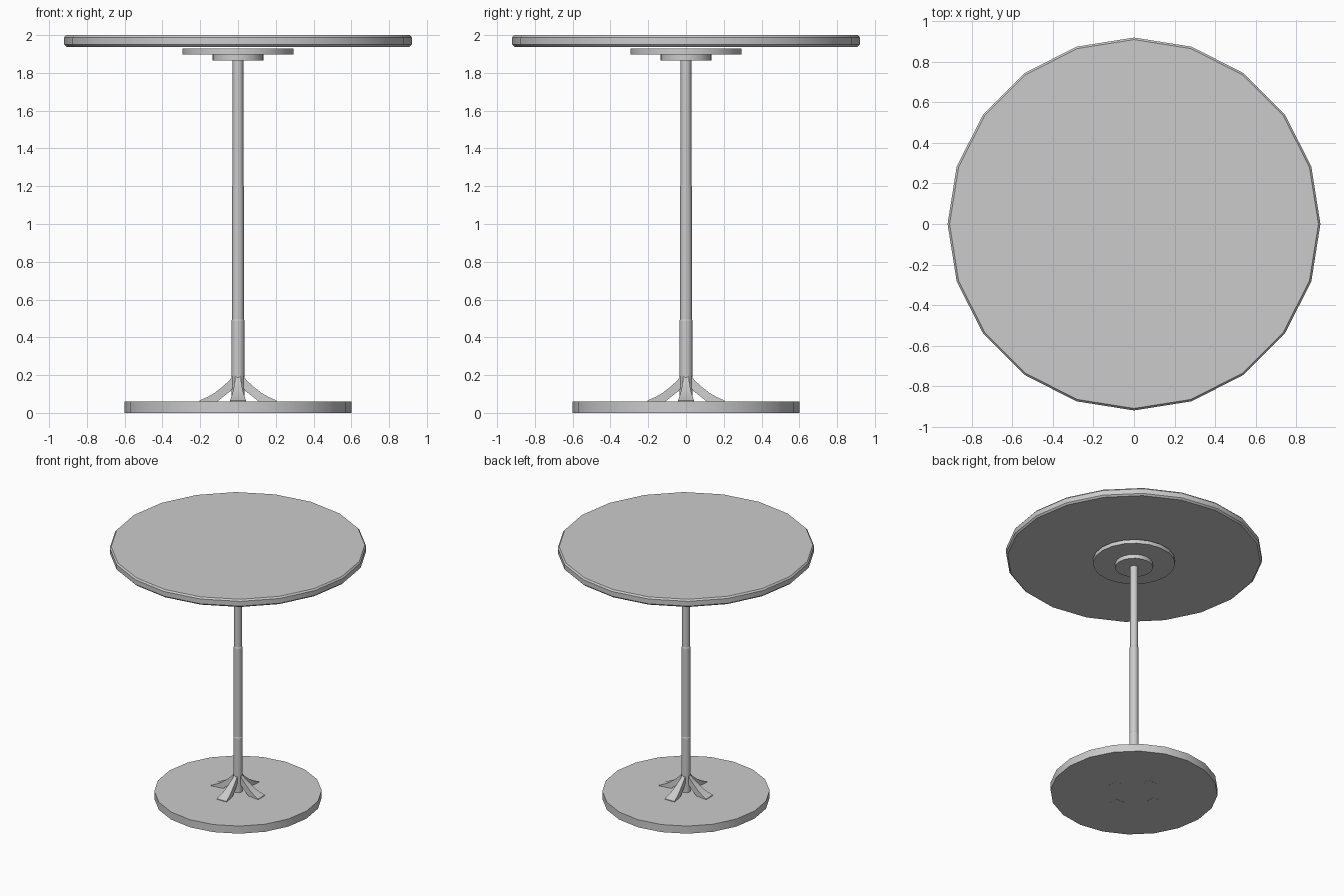
import bpy, bmesh, math

if "Cube" in bpy.data.objects:
    bpy.data.objects.remove(bpy.data.objects["Cube"])

SIDES = 20


def make_object(name, bm, smooth=True):
    bmesh.ops.recalc_face_normals(bm, faces=bm.faces[:])
    me = bpy.data.meshes.new(name)
    bm.to_mesh(me)
    bm.free()
    ob = bpy.data.objects.new(name, me)
    bpy.context.collection.objects.link(ob)
    if smooth:
        bpy.ops.object.select_all(action='DESELECT')
        ob.select_set(True)
        bpy.context.view_layer.objects.active = ob
        bpy.ops.object.shade_smooth_by_angle(angle=math.radians(30))
    return ob


def loft(name, rings):
    """Skin a list of point rings and cap both ends."""
    bm = bmesh.new()
    loops = [[bm.verts.new(p) for p in ring] for ring in rings]
    n = len(loops[0])
    for a, b in zip(loops, loops[1:]):
        for i in range(n):
            j = (i + 1) % n
            bm.faces.new((a[i], a[j], b[j], b[i]))
    bm.faces.new(loops[0][::-1])
    bm.faces.new(loops[-1])
    return make_object(name, bm)


def turned(name, profile, sides=SIDES):
    """Round part from (radius, height) pairs."""
    step = 2 * math.pi / sides
    return loft(name, [[(r * math.cos(i * step), r * math.sin(i * step), z)
                        for i in range(sides)] for r, z in profile])


# Round base and top with softened rim
turned("base_disc", [(0.6, 0.0), (0.6, 0.06)])
turned("table_top", [(0.908, 1.938), (0.92, 1.95), (0.92, 1.988), (0.91, 2.0)])

# Mounting plates under the top
turned("upper_plate", [(0.295, 1.897), (0.295, 1.928)])
turned("lower_plate", [(0.135, 1.865), (0.135, 1.897)])

# Stepped pole
turned("pole", [(0.034, 0.06), (0.034, 0.49), (0.031, 0.495),
                (0.031, 1.2), (0.028, 1.205), (0.028, 1.866)])

# Four flared feet: (r top, z top, r bottom, z bottom, half width)
sections = [(0.025, 0.20, 0.025, 0.135, 0.014),
            (0.045, 0.172, 0.04, 0.115, 0.016),
            (0.09, 0.132, 0.075, 0.088, 0.023),
            (0.125, 0.105, 0.11, 0.06, 0.029),
            (0.16, 0.085, 0.15, -0.001, 0.035),
            (0.205, 0.065, 0.205, -0.001, 0.042)]
for k, side in enumerate(("right", "back", "left", "front")):
    foot = loft("foot_" + side, [[(rt, -w, zt), (rt, w, zt), (rb, w, zb), (rb, -w, zb)]
                                 for rt, zt, rb, zb, w in sections])
    foot.rotation_euler.z = k * math.pi / 2
